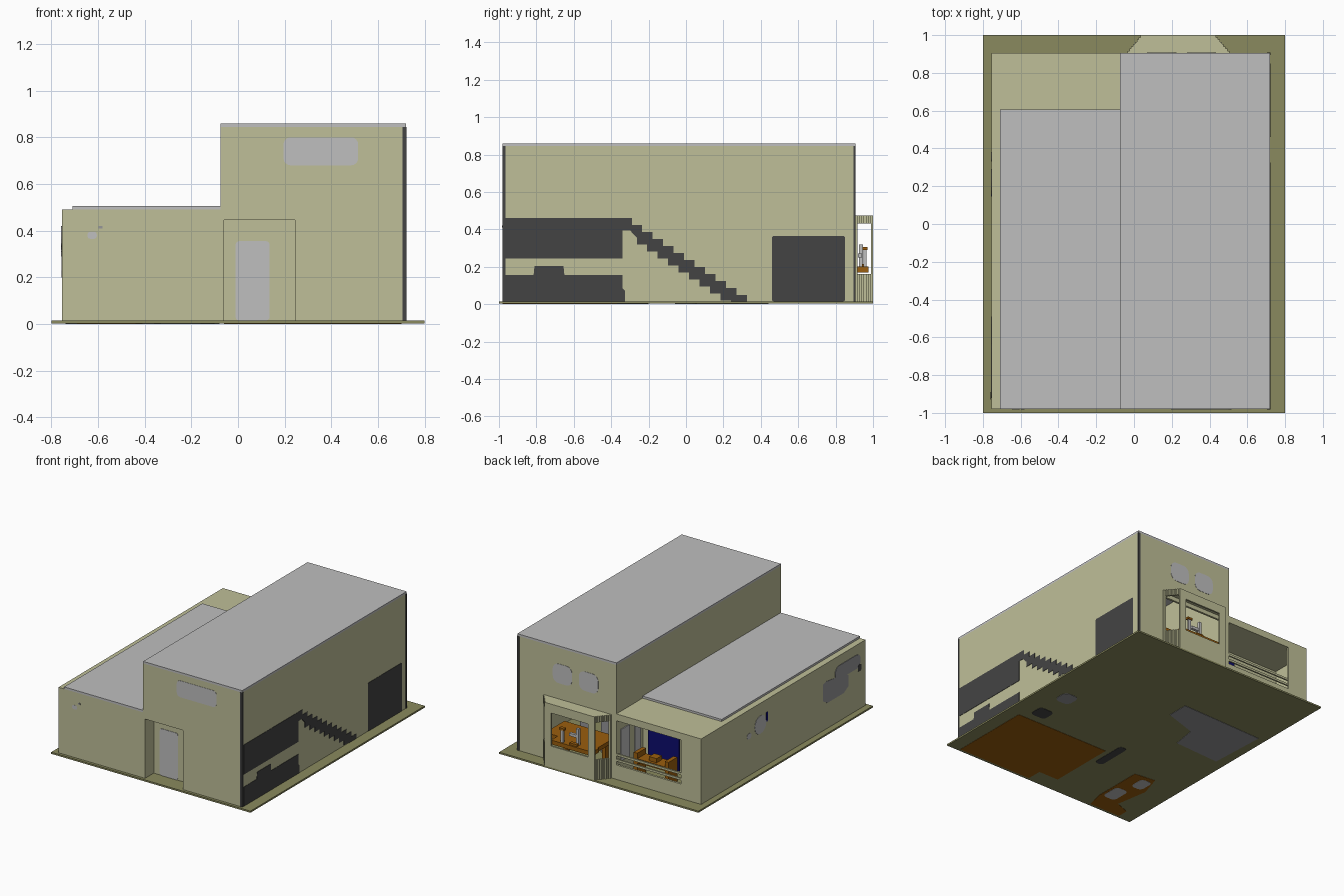
import bpy, bmesh, math
from mathutils import Vector

cube = bpy.data.objects.get("Cube")
if cube:
    bpy.data.objects.remove(cube, do_unlink=True)


def material(name, rgb):
    lin = [(c / 255 / 12.92) if c < 10 else ((c / 255 + 0.055) / 1.055) ** 2.4 for c in rgb]
    m = bpy.data.materials.new(name)
    m.use_nodes = True
    m.diffuse_color = (*lin, 1)
    bsdf = next(n for n in m.node_tree.nodes if n.type == 'BSDF_PRINCIPLED')
    bsdf.inputs["Base Color"].default_value = (*lin, 1)
    return m


WALL = material("cream wall", (191, 191, 152))
ROOF = material("light grey", (191, 191, 191))
BASE = material("olive ground", (138, 138, 94))
DARK = material("charcoal", (68, 68, 68))
MID = material("mid grey", (150, 150, 152))
WOOD = material("orange wood", (155, 94, 14))
BLUE = material("navy", (12, 12, 110))


def finish(name, bm, mat):
    bmesh.ops.recalc_face_normals(bm, faces=bm.faces)
    me = bpy.data.meshes.new(name)
    bm.to_mesh(me)
    bm.free()
    me.materials.append(mat)
    ob = bpy.data.objects.new(name, me)
    bpy.context.collection.objects.link(ob)
    return ob


def boxes(name, mat, *spans):
    """One object from boxes given as (x0, x1, y0, y1, z0, z1)."""
    bm = bmesh.new()
    for x0, x1, y0, y1, z0, z1 in spans:
        vs = bmesh.ops.create_cube(bm, size=1)["verts"]
        for v in vs:
            v.co = Vector(((x0, x1)[v.co.x > 0], (y0, y1)[v.co.y > 0], (z0, z1)[v.co.z > 0]))
    return finish(name, bm, mat)


def panel(name, mat, pts, axis, pos, depth=0.003):
    """Thin plate: outline pts in the plane across axis, from pos to pos + depth."""
    put = {'x': lambda u, v: (pos, u, v), 'y': lambda u, v: (u, pos, v),
           'z': lambda u, v: (u, v, pos)}[axis]
    bm = bmesh.new()
    face = bm.faces.new([bm.verts.new(put(u, v)) for u, v in pts])
    ext = bmesh.ops.extrude_face_region(bm, geom=[face])["geom"]
    shift = Vector([depth if a == axis else 0 for a in "xyz"])
    bmesh.ops.translate(bm, vec=shift, verts=[g for g in ext if isinstance(g, bmesh.types.BMVert)])
    return finish(name, bm, mat)


def rounded(u0, u1, v0, v1, r):
    """Outline of a rectangle with rounded corners."""
    out = []
    for k, (cu, cv) in enumerate([(u1 - r, v1 - r), (u0 + r, v1 - r), (u0 + r, v0 + r), (u1 - r, v0 + r)]):
        for j in range(5):
            a = math.pi / 2 * (k + j / 4)
            out.append((cu + r * math.cos(a), cv + r * math.sin(a)))
    return out


T = 0.015        # wall thickness and ground height
F, B = -0.98, 0.905  # front and back wall planes
H = 0.845        # top of the tall walls

# Ground
boxes("ground_plate", BASE, (-0.8, 0.8, -1, 1, 0.003, T))

# Tall block: hollow shell with a front niche and a rear opening for the bay
boxes("tall_side_walls", WALL, (0.705, 0.72, F, B, T, H), (-0.075, -0.06, F, B, T, H))
boxes("tall_front_wall", WALL,
      (-0.06, 0.245, F, F + T, 0.445, H), (0.245, 0.705, F, F + T, T, H))
boxes("tall_back_wall", WALL, (-0.06, -0.02, B - T, B, T, H), (0.49, 0.705, B - T, B, T, H),
      (-0.02, 0.49, B - T, B, 0.43, H))
boxes("entrance_niche", WALL, (-0.06, 0.26, -0.88, -0.865, T, 0.46),
      (0.245, 0.26, F + T, -0.88, T, 0.46), (-0.06, 0.245, F + T, -0.88, 0.445, 0.46))
boxes("tall_roof", ROOF, (-0.075, 0.72, F, B, H, 0.86))
boxes("corner_strips", DARK, (0.705, 0.7215, F - 0.002, F + T, T, H),
      (0.705, 0.7215, B - 0.01, B + 0.002, T, H))
panel("front_door", ROOF, rounded(-0.01, 0.135, T, 0.355, 0.015), 'y', -0.883)
panel("front_window", ROOF, rounded(0.195, 0.515, 0.68, 0.8, 0.03), 'y', F - 0.002)
for i, x in enumerate((0.07, 0.28)):
    panel(f"back_window_{i + 1}", ROOF, rounded(x, x + 0.155, 0.59, 0.73, 0.045), 'y', B - 0.001)

# Low block and its roof
boxes("low_block", WALL, (-0.755, -0.075, F, 0.6, T, 0.49))
boxes("low_roof", ROOF, (-0.71, -0.075, F, 0.605, 0.49, 0.505))
panel("small_front_vent", ROOF, rounded(-0.645, -0.605, 0.365, 0.395, 0.012), 'y', F - 0.002)
boxes("front_lamp", MID, (-0.597, -0.58, F - 0.003, F, 0.41, 0.42))

# Covered rear porch with parapet and rails
boxes("porch_canopy", WALL, (-0.755, -0.075, 0.6, B, 0.44, 0.49))
boxes("porch_walls", WALL, (-0.755, -0.74, 0.6, B, T, 0.44),
      (-0.74, -0.595, B - T, B, T, 0.44), (-0.595, -0.075, B - T, B, T, 0.12))
boxes("porch_rails", WALL, *[(-0.595, -0.075, B - 0.013, B - 0.002, z, z + 0.015)
                            for z in (0.145, 0.185)])
boxes("porch_curtain", BLUE, (-0.37, -0.12, 0.598, 0.608, 0.04, 0.37))
boxes("porch_side_door", ROOF, (-0.081, -0.075, 0.63, 0.7, T, 0.36),
      (-0.081, -0.075, 0.76, 0.86, 0.13, 0.36))
boxes("porch_bench", WOOD, (-0.42, -0.14, 0.7, 0.8, 0.12, 0.15), (-0.42, -0.39, 0.7, 0.8, T, 0.19),
      (-0.17, -0.14, 0.7, 0.8, T, 0.19), (-0.31, -0.25, 0.72, 0.78, 0.15, 0.18))

# Bay window: stepped slanting sides around an open frame
N = 8
d = (1 - B) / N
sides, cap = [], []
for i in range(N):
    y0, y1, o = B + i * d, B + (i + 1) * d, -0.04 + 0.08 * (i + 0.5) / N
    left, right = o, 0.47 - o
    cap.append((left, right, y0, y1, 0.46, 0.475))
    spans = [(T, 0.475)] if i in (0, N - 1) else [(T, 0.16), (0.43, 0.475)]
    for z0, z1 in spans:
        sides += [(left, left + 0.016, y0, y1, z0, z1), (right - 0.016, right, y0, y1, z0, z1)]
boxes("bay_sides", WALL, *sides)
boxes("bay_cap", WALL, *cap)
boxes("bay_front_frame", WALL, (0.04, 0.43, 0.988, 1, T, 0.17), (0.04, 0.43, 0.988, 1, 0.41, 0.475),
      (0.04, 0.087, 0.988, 1, 0.17, 0.41), (0.385, 0.43, 0.988, 1, 0.17, 0.41))

# Dining furniture inside the bay
boxes("dining_table", WOOD, (0.08, 0.5, 0.68, 0.9, 0.17, 0.2), (0.07, 0.4, 0.9, 0.975, 0.17, 0.2),
      (0.12, 0.15, 0.72, 0.75, T, 0.17), (0.43, 0.46, 0.72, 0.75, T, 0.17),
      (0.2, 0.26, 0.94, 0.965, 0.2, 0.215), (0.3, 0.34, 0.945, 0.97, 0.29, 0.305))
boxes("table_ornaments", ROOF, (0.2, 0.22, 0.925, 0.945, 0.2, 0.32), (0.31, 0.33, 0.95, 0.965, 0.2, 0.29),
      (0.22, 0.28, 0.92, 0.94, 0.25, 0.27))
boxes("dining_chairs", MID, *[s for x in (0.15, 0.32) for s in
      ((x, x + 0.1, 0.6, 0.615, T, 0.34), (x, x + 0.1, 0.615, 0.67, 0.13, 0.15))])

# Dark silhouettes on the +x wall: upper panel with descending stair
X = 0.7195
n, y_a, y_b, z_a, z_b = 11, -0.29, 0.325, 0.46, 0.05
dy, dz = (y_b - y_a) / n, (z_a - z_b) / n
steps = []
for i in range(n):
    z = z_a - i * dz
    steps += [(y_a + i * dy, z - dz), (y_a + (i + 1) * dy, z - dz)]
under = [(y - 0.085, z - 0.03) for y, z in reversed(steps[3:])]
panel("stair_silhouette", DARK, [(-0.965, 0.46), (y_a, 0.46)] + steps + [(y_b, T), (0.24, T)]
      + under + [(-0.30, 0.395), (-0.34, 0.395), (-0.34, 0.245), (-0.965, 0.245)], 'x', X)
panel("lower_silhouette", DARK, [(-0.965, T), (-0.325, T), (-0.325, 0.07), (-0.34, 0.085),
      (-0.34, 0.155), (-0.65, 0.155), (-0.655, 0.205), (-0.81, 0.205), (-0.815, 0.155),
      (-0.965, 0.155)], 'x', X)
panel("rear_silhouette", DARK, rounded(0.46, 0.85, T, 0.365, 0.01), 'x', X)

# Grey patches on the -x wall
L = -0.757
panel("side_patch_large", MID, [(-0.49, 0.23), (-0.49, 0.35), (-0.53, 0.36), (-0.75, 0.33),
      (-0.78, 0.31), (-0.78, 0.23), (-0.73, 0.2), (-0.54, 0.2)], 'x', L)
panel("side_patch_upper", MID, rounded(-0.92, -0.63, 0.32, 0.42, 0.045), 'x', L - 0.001)
panel("side_patch_spot", DARK, rounded(-0.93, -0.89, 0.29, 0.34, 0.015), 'x', L - 0.002)
panel("side_patch_small", ROOF, rounded(0.16, 0.29, 0.27, 0.4, 0.06), 'x', L)
panel("side_patch_tail", ROOF, rounded(0.33, 0.38, 0.28, 0.32, 0.018), 'x', L)
panel("side_patch_mark", BLUE, rounded(0.145, 0.16, 0.33, 0.4, 0.006), 'x', L - 0.001)

# Flat patches on the underside of the ground
def under_patch(name, mat, pts, z=0.001):
    panel(name, mat, pts, 'z', z)


under_patch("under_wood_floor", WOOD, [(0.7, -0.98), (0.7, -0.37), (-0.06, -0.37), (-0.06, -0.87),
            (0.1, -0.87), (0.1, -0.98)])
under_patch("under_wood_strip", WOOD, [(-0.69, -0.98), (-0.44, -0.98), (-0.41, -0.85), (-0.41, -0.48),
            (-0.57, -0.46), (-0.62, -0.62), (-0.58, -0.86), (-0.69, -0.9)])
under_patch("under_strip_spot_1", ROOF, rounded(-0.53, -0.43, -0.84, -0.69, 0.03), 0)
under_patch("under_strip_spot_2", ROOF, rounded(-0.58, -0.49, -0.62, -0.5, 0.03), 0)
under_patch("under_grey_floor", MID, [(-0.74, 0.42), (-0.08, 0.44), (-0.08, 0.28), (-0.33, 0.2),
            (-0.36, 0.02), (-0.72, 0.0)])
under_patch("under_dark_patch", DARK, rounded(0.53, 0.65, -0.31, -0.2, 0.03))
under_patch("under_grey_patch", MID, rounded(0.53, 0.65, -0.06, 0.06, 0.04))
under_patch("under_dark_strip", DARK, rounded(-0.16, -0.1, -0.53, -0.26, 0.025))
